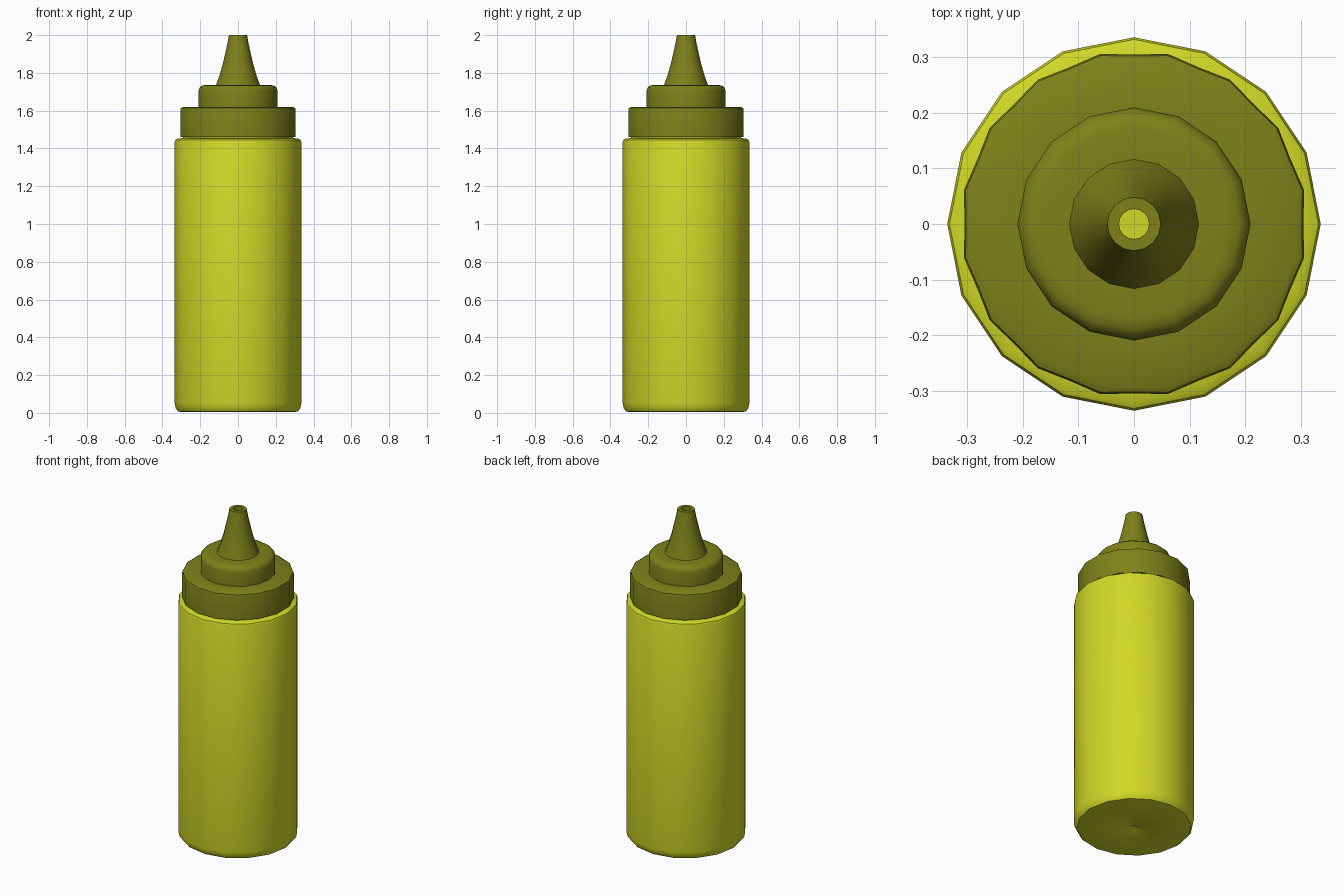
import bpy, bmesh, math

if "Cube" in bpy.data.objects:
    bpy.data.objects.remove(bpy.data.objects["Cube"])


def material(name, rgb):
    m = bpy.data.materials.new(name)
    m.diffuse_color = (*rgb, 1)
    m.use_nodes = True
    m.node_tree.nodes["Principled BSDF"].inputs["Base Color"].default_value = m.diffuse_color
    return m


def lathe(name, profile, mat, sides=16, ripple=0.0, angle=40):
    """Revolve (radius, z) points; radius 0 becomes a pole, ripple alternates the radius."""
    bm = bmesh.new()
    rings = []
    for r, z in profile:
        if r == 0:
            rings.append([bm.verts.new((0, 0, z))] * sides)
            continue
        ring = []
        for i in range(sides):
            a = 2 * math.pi * i / sides
            k = r + (ripple if i % 2 and r > 0.28 else 0)
            ring.append(bm.verts.new((k * math.cos(a), k * math.sin(a), z)))
        rings.append(ring)
    for lo, hi in zip(rings, rings[1:]):
        for i in range(sides):
            j = (i + 1) % sides
            bm.faces.new(list(dict.fromkeys((lo[i], lo[j], hi[j], hi[i]))))
    me = bpy.data.meshes.new(name)
    bm.to_mesh(me)
    bm.free()
    me.materials.append(mat)
    ob = bpy.data.objects.new(name, me)
    bpy.context.collection.objects.link(ob)
    bpy.ops.object.select_all(action='DESELECT')
    ob.select_set(True)
    bpy.context.view_layer.objects.active = ob
    bpy.ops.object.shade_smooth_by_angle(angle=math.radians(angle))
    return ob


yellow = material("bottle_yellow", (0.64, 0.69, 0.02))
olive = material("cap_olive", (0.21, 0.22, 0.01))

# Bottle body with a small dimple underneath and a hidden neck
lathe("bottle", [(0, 0.02), (0.02, 0.005), (0.3, 0.005), (0.318, 0.008), (0.33, 0.025),
                 (0.335, 0.05), (0.335, 1.435), (0.331, 1.446), (0.32, 1.452),
                 (0.29, 1.455), (0.29, 1.47), (0, 1.47)], yellow)

# Ribbed screw cap
lathe("screw_cap", [(0.285, 1.46), (0.304, 1.46), (0.304, 1.603), (0.301, 1.614),
                    (0.29, 1.62), (0.2, 1.62)], olive, 32, 0.007)

# Raised collar
lathe("collar", [(0.209, 1.615), (0.209, 1.705), (0.204, 1.722), (0.19, 1.733),
                 (0.17, 1.736), (0.1, 1.736)], olive)

# Tapered nozzle with an open bore
lathe("nozzle", [(0.116, 1.736), (0.097, 1.79), (0.081, 1.845), (0.067, 1.905),
                 (0.055, 1.96), (0.048, 2.0), (0.027, 2.0), (0.027, 1.47)], olive)
